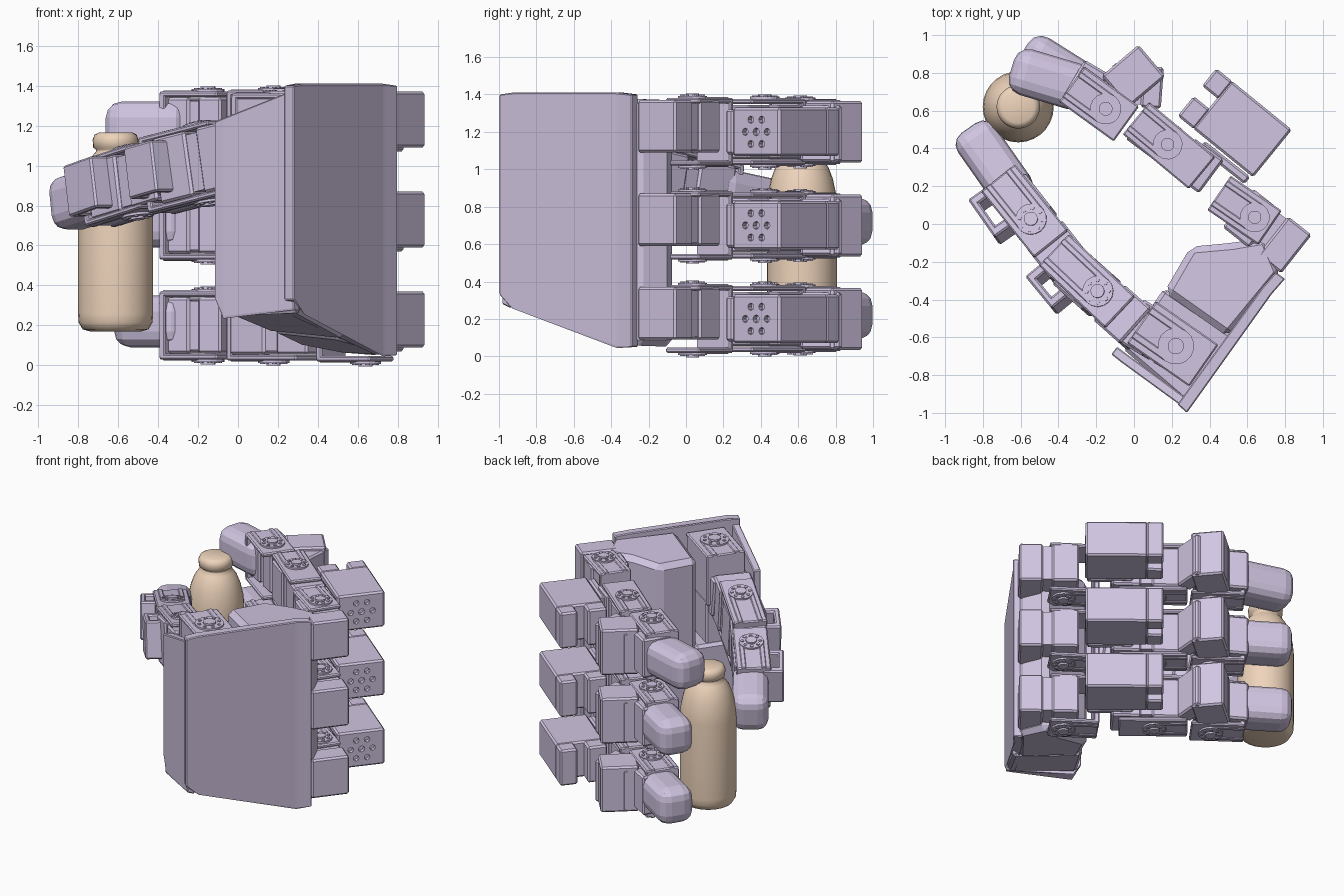
import bpy, bmesh, math
from mathutils import Vector, Matrix

if "Cube" in bpy.data.objects:
    bpy.data.objects.remove(bpy.data.objects["Cube"])


def material(name, rgb):
    m = bpy.data.materials.new(name)
    m.diffuse_color = (*rgb, 1)
    m.use_nodes = True
    m.node_tree.nodes["Principled BSDF"].inputs["Base Color"].default_value = m.diffuse_color
    return m


LILAC = material("lilac_plastic", (0.64, 0.56, 0.76))
TAN = material("tan_plastic", (0.86, 0.66, 0.50))


def finish(name, bm, mat=LILAC, bevel=0, seg=1):
    bm.normal_update()
    bmesh.ops.recalc_face_normals(bm, faces=bm.faces)
    if bevel:
        bmesh.ops.bevel(bm, geom=bm.edges[:], offset=bevel, segments=seg,
                        profile=0.5, affect='EDGES', clamp_overlap=True)
    me = bpy.data.meshes.new(name)
    bm.to_mesh(me)
    bm.free()
    ob = bpy.data.objects.new(name, me)
    me.materials.append(mat)
    bpy.context.collection.objects.link(ob)
    return ob


def frame(p0, p1):
    """Matrix with x running from p0 to p1, y level, z roughly up."""
    p0, p1 = Vector(p0), Vector(p1)
    x = (p1 - p0).normalized()
    y = Vector((0, 0, 1)).cross(x).normalized()
    z = x.cross(y)
    m = Matrix((x, y, z)).transposed().to_4x4()
    m.translation = p0
    return m, (p1 - p0).length


def block(name, m, lo, hi, bevel=0.012, seg=1):
    """Bevelled box between two local corners."""
    bm = bmesh.new()
    bmesh.ops.create_cube(bm, size=1)
    for v in bm.verts:
        v.co = Vector([(a + b) / 2 + c * (b - a) for a, b, c in zip(lo, hi, v.co)])
    bm.transform(m)
    return finish(name, bm, LILAC, bevel, seg)


def bar(name, p0, p1, w, h, **kw):
    m, l = frame(p0, p1)
    return block(name, m, (0, -w / 2, -h / 2), (l, w / 2, h / 2), **kw)


def disc(bm, m, x, y, z, r, d, n=16):
    bmesh.ops.create_cone(bm, cap_ends=True, segments=n, radius1=r, radius2=r, depth=d,
                          matrix=m @ Matrix.Translation((x, y, z)))


def servo(name, p0, p1, w, h):
    """Motor case: two thick ends with a narrower waist."""
    m, l = frame(p0, p1)
    block(name + "_rear", m, (0, -w / 2, -h / 2), (l * .40, w / 2, h / 2))
    block(name + "_waist", m, (l * .38, -w * .44, -h * .44), (l * .57, w * .44, h * .44), 0)
    block(name + "_front", m, (l * .55, -w / 2, -h / 2), (l, w / 2, h / 2))


def bracket(name, p0, p1, w, h, horn=0.5):
    """U bracket: two cheek plates, an end web and screwed horn discs."""
    m, l = frame(p0, p1)
    t = 0.028
    bm = bmesh.new()
    hx = l * horn
    for s in (-1, 1):
        z = s * (h / 2 - t)
        block(name + "_cheek", m, (0, -w / 2, z - t / 2), (l, w / 2, z + t / 2), 0.008)
        for y in (-w * .29, w * .29):
            block(name + "_rib", m, (hx, y - w * .07, z + s * .006 - t / 2),
                  (l, y + w * .07, z + s * .006 + t / 2), 0.005)
        disc(bm, m, hx, 0, z + s * .012, w * .36, t)
        disc(bm, m, hx, 0, z + s * .024, w * .16, t)
        for k in range(8):
            a = k * math.pi / 4
            disc(bm, m, hx + math.cos(a) * w * .26, math.sin(a) * w * .26, z + s * .018, .012, t, 6)
    finish(name + "_horns", bm)
    block(name + "_web", m, (l - .035, -w / 2, -h / 2 + t), (l, w / 2, h / 2 - t), 0.006)


def prism(name, pts, bevel=0):
    """Upright prism; each point is x, y, bottom z, top z."""
    bm = bmesh.new()
    lo = [bm.verts.new((x, y, a)) for x, y, a, b in pts]
    hi = [bm.verts.new((x, y, b)) for x, y, a, b in pts]
    bm.faces.new(lo[::-1])
    bm.faces.new(hi)
    for i in range(len(pts)):
        j = (i + 1) % len(pts)
        bm.faces.new((lo[i], lo[j], hi[j], hi[i]))
    return finish(name, bm, LILAC, bevel)


def punch(ob, m, holes, depth):
    """Cut round holes (local y, z, radius) into the x face of a part."""
    bm = bmesh.new()
    turn = m @ Matrix.Rotation(math.pi / 2, 4, 'Y')
    for y, z, r in holes:
        disc(bm, turn, -z, y, 0, r, depth, 8)
    cutter = finish("hole_cutter", bm)
    cutter.hide_render = True
    mod = ob.modifiers.new("holes", 'BOOLEAN')
    mod.operation, mod.solver, mod.object = 'DIFFERENCE', 'EXACT', cutter
    ev = ob.evaluated_get(bpy.context.evaluated_depsgraph_get())
    ob.data = bpy.data.meshes.new_from_object(ev)
    ob.modifiers.clear()
    bpy.data.objects.remove(cutter)


# Bottle: lathed profile
prof = [(0, .17), (.13, .17), (.165, .18), (.185, .215), (.188, .26), (.188, .80), (.182, .87),
        (.165, .95), (.142, 1.01), (.115, 1.05), (.098, 1.07), (.098, 1.08), (.112, 1.09),
        (.115, 1.13), (.105, 1.155), (.085, 1.165), (0, 1.165)]
bm = bmesh.new()
vs = [bm.verts.new((r, 0, z)) for r, z in prof]
es = [bm.edges.new(p) for p in zip(vs, vs[1:])]
bmesh.ops.spin(bm, geom=vs + es, axis=(0, 0, 1), cent=(0, 0, 0), angle=math.tau, steps=28)
bmesh.ops.remove_doubles(bm, verts=bm.verts, dist=1e-4)
bm.transform(Matrix.Translation((-.613, .62, 0)))
bottle = finish("bottle", bm, TAN)
for p in bottle.data.polygons:
    p.use_smooth = True

# Palm: back plate with a chamfered foot, side wall, main body, lower block
prism("palm_back_plate", [(.28, -1.0, .33, 1.40), (.33, -.93, .25, 1.41), (.73, -.37, .05, 1.41),
                          (.80, -.29, .05, 1.40), (.75, -.255, .05, 1.40), (.68, -.335, .05, 1.41),
                          (.28, -.885, .25, 1.41), (.23, -.955, .33, 1.40)], 0.006)
prism("palm_side_wall", [(.28, -.985, .28, 1.38), (.31, -.945, .26, 1.38), (-.05, -.68, .24, 1.24),
                         (-.09, -.65, .32, 1.22), (-.12, -.69, .34, 1.22), (-.07, -.73, .24, 1.24)], 0.006)
prism("palm_body", [(.50, -.60, .13, 1.38), (.78, -.26, .05, 1.38), (.70, -.07, .05, 1.36),
                    (.52, -.10, .06, 1.37), (.30, -.12, .10, 1.35), (.16, -.36, .17, 1.35)], 0.035)
prism("palm_lower_block", [(.29, -.96, .27, .72), (.54, -.60, .13, .72), (.16, -.34, .17, .72),
                           (-.06, -.66, .26, .72)], 0.02)

# Three fingers; the top one is curled a little more
holes = [(math.cos(k * math.pi / 3) * .075, math.sin(k * math.pi / 3) * .075, .02) for k in range(6)]
for name, z, tip in (("low", .20, (-.55, .90)), ("middle", .70, (-.55, .90)), ("top", 1.20, (-.61, .815))):
    f = name + "_finger"
    P = lambda x, y, dz=0: (x, y, z + dz)
    # base motor and its swivel bracket
    servo(f + "_base_motor", P(.86, -.16, .03), P(.55, .085, .03), .26, .28)
    bracket(f + "_base_bracket", P(.72, -.02), P(.45, .165), .22, .39, .3)
    # side motor with its drilled face
    m, l = frame(P(.735, .375), P(.335, .70))
    side = block(f + "_side_motor", m, (0, -.16, -.13), (l * .80, .165, .13))
    punch(side, m, holes + [(0, 0, .022)], .06)
    block(f + "_side_motor_cap", m, (l * .78, -.16, -.13), (l, -.04, .13))
    block(f + "_side_motor_cap", m, (l * .78, .03, -.13), (l, .165, .13))
    bar(f + "_link_plate", P(.60, .23), P(.36, .42), .05, .24)
    # first and second phalanx
    servo(f + "_knuckle_motor", P(.41, .25), P(.02, .54), .22, .29)
    bracket(f + "_knuckle_bracket", P(.36, .27), P(.01, .56), .22, .38, .52)
    servo(f + "_middle_motor", P(.15, .72, -.01), P(-.12, .74, -.01), .22, .30)
    bar(f + "_motor_horn_block", P(.095, .865), P(-.10, .70), .22, .33)
    bracket(f + "_tip_bracket", P(-.04, .53), P(-.33, .74), .23, .37, .38)
    servo(f + "_tip_motor", P(-.03, .60), P(-.32, .77), .23, .28)
    # soft fingertip
    a, b = Vector((-.24, .705)), Vector(tip)
    e = b + (b - a).normalized() * .04
    dz = .02 if name != "top" else -.01
    bar(f + "_tip", P(*a, dz), P(*e, dz), .25, .26, bevel=.08, seg=3)

# Thumb: tilted chain of the same parts
bar("thumb_root_motor", (.06, -.53, 1.02), (.36, -.74, 1.02), .26, .68)
bracket("thumb_root_bracket", (.37, -.75, 1.18), (.04, -.52, 1.18), .27, .39, .45)
servo("thumb_root_servo", (.30, -.70, 1.12), (0, -.52, 1.06), .26, .28)
servo("thumb_first_motor", (.03, -.56, 1.06), (-.33, -.24, .97), .25, .33)
bracket("thumb_first_bracket", (-.05, -.49, 1.04), (-.40, -.16, .95), .23, .41, .33)
servo("thumb_second_motor", (-.33, -.24, .97), (-.66, .18, .87), .24, .29)
bracket("thumb_second_bracket", (-.42, -.13, .95), (-.70, .22, .86), .23, .36, .37)
bar("thumb_tip", (-.61, .13, .88), (-.87, .50, .80), .24, .27, bevel=.075, seg=3)
# slotted tabs on the outside of the thumb
for p0, p1 in (((-.38, -.43, 1.0), (-.52, -.26, .96)), ((-.68, -.06, .92), (-.82, .14, .87))):
    m, l = frame(p0, p1)
    for y in (.035, -.07):
        block("thumb_tab_rail", m, (0, y - .02, -.13), (l, y + .02, .13), .01)
    for x in (.02, l - .03):
        block("thumb_tab_end", m, (x - .02, -.07, -.13), (x + .03, .05, .13), .01)
